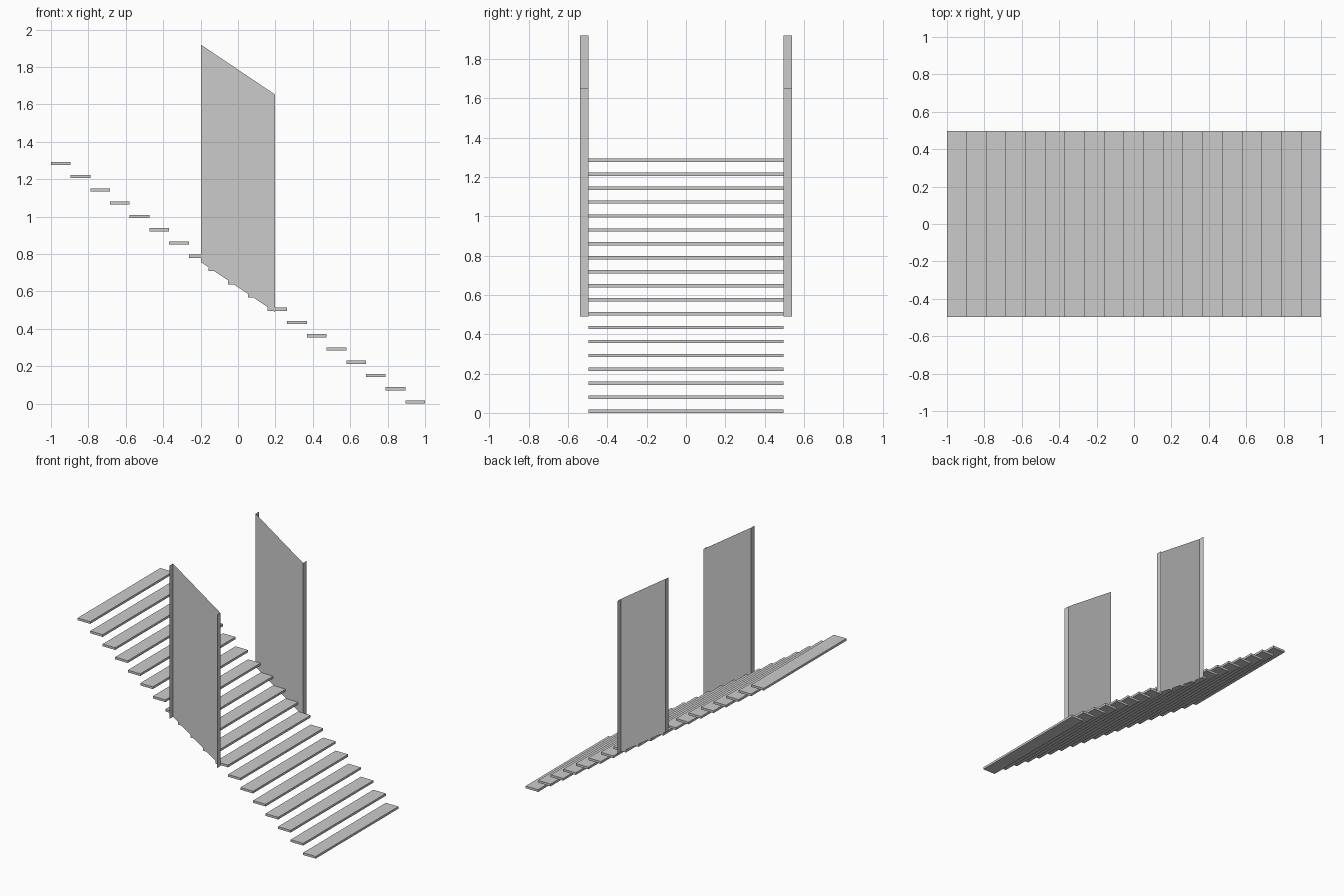
import bpy

if "Cube" in bpy.data.objects:
    bpy.data.objects.remove(bpy.data.objects["Cube"])

STEPS = 19
RUN = 2 / STEPS
RISE = 0.0709
THICK = 0.017
HALF_W = 0.496


def make_object(name, verts, faces):
    mesh = bpy.data.meshes.new(name)
    mesh.from_pydata(verts, [], faces)
    mesh.update()
    obj = bpy.data.objects.new(name, mesh)
    bpy.context.collection.objects.link(obj)
    return obj


# Stair treads: separate thin slabs descending towards +x
for i in range(STEPS):
    bpy.ops.mesh.primitive_cube_add(
        size=1, location=(1 - RUN * (i + 0.5), 0, THICK / 2 + i * RISE))
    tread = bpy.context.object
    tread.name = f"tread_{i + 1:02d}"
    tread.scale = (RUN, 2 * HALF_W, THICK)


# Side panels: slanted open channels, web on the inside, flanges outward
def side_panel(name, side):
    inner, outer = side * HALF_W, side * 0.539
    path = [(-0.199, outer), (-0.199, inner), (0.199, inner), (0.199, outer)]
    verts = []
    for x, y in path:
        mid = 0.623 - x * RISE / RUN
        verts += [(x, y, mid), (x, y, mid + 1.163)]
    faces = [(2 * k, 2 * k + 2, 2 * k + 3, 2 * k + 1) for k in range(3)]
    if side < 0:
        faces = [f[::-1] for f in faces]
    make_object(name, verts, faces)


side_panel("front_side_panel", -1)
side_panel("back_side_panel", 1)
